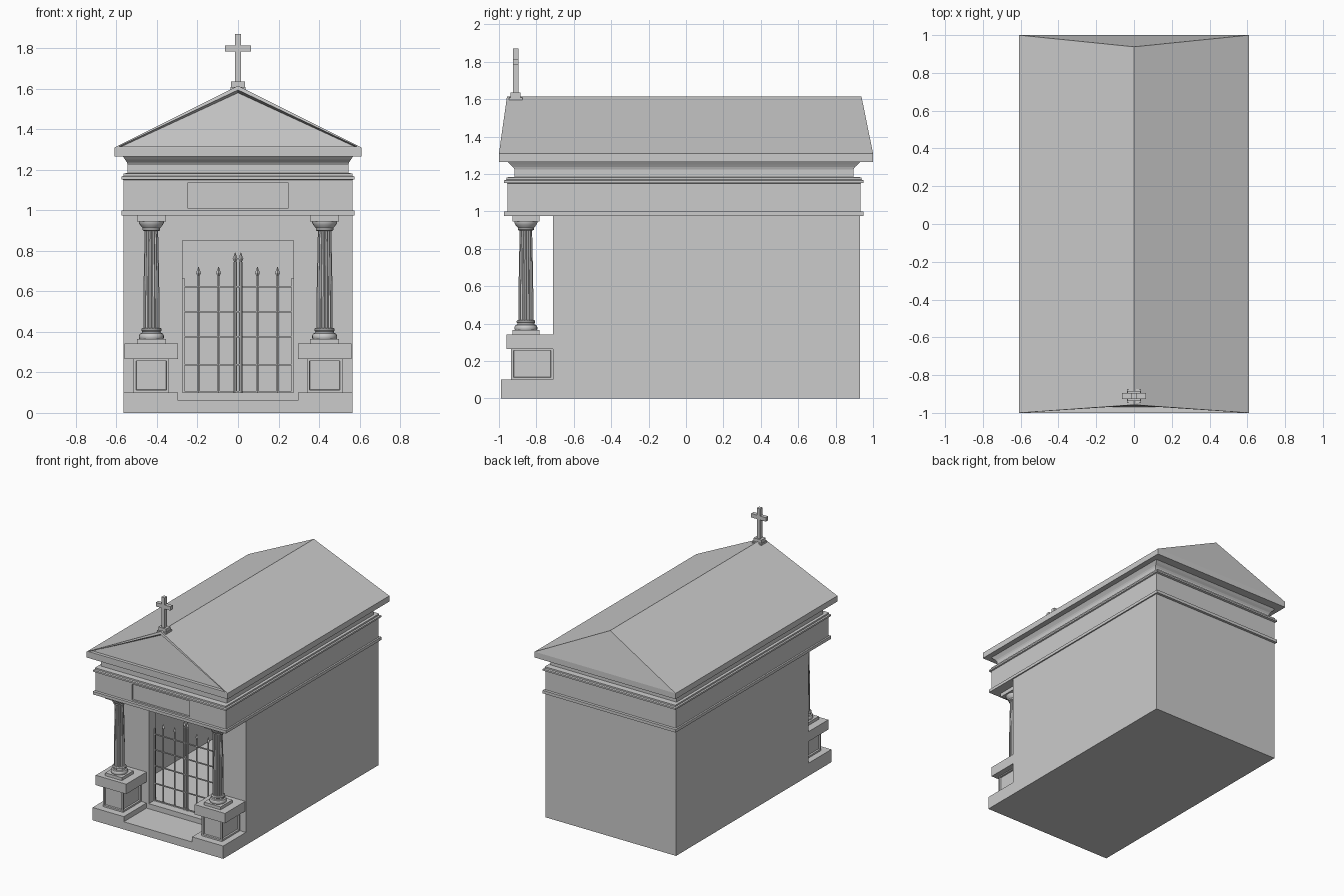
import bpy, bmesh, math
from mathutils import Vector

if "Cube" in bpy.data.objects:
    bpy.data.objects.remove(bpy.data.objects["Cube"])


def finish(name, bm):
    bmesh.ops.recalc_face_normals(bm, faces=bm.faces)
    me = bpy.data.meshes.new(name)
    bm.to_mesh(me)
    bm.free()
    ob = bpy.data.objects.new(name, me)
    bpy.context.collection.objects.link(ob)
    return ob


def loft(name, rings):
    bm = bmesh.new()
    loops = [[bm.verts.new(p) for p in r] for r in rings]
    n = len(loops[0])
    for a, b in zip(loops, loops[1:]):
        for i in range(n):
            bm.faces.new((a[i], a[(i + 1) % n], b[(i + 1) % n], b[i]))
    bm.faces.new(loops[0])
    bm.faces.new(loops[-1])
    return finish(name, bm)


def rect(x0, x1, y0, y1, z):
    return [(x0, y0, z), (x1, y0, z), (x1, y1, z), (x0, y1, z)]


def box(name, x0, x1, y0, y1, z0, z1):
    return loft(name, [rect(x0, x1, y0, y1, z0), rect(x0, x1, y0, y1, z1)])


def circle(cx, cy, r, z, n=24, flute=0.0):
    pts = []
    for i in range(n):
        a = 2 * math.pi * i / n
        k = r * (1 - flute * (0, 0.75, 1, 0.75)[i % 4])
        pts.append((cx + k * math.cos(a), cy + k * math.sin(a), z))
    return pts


def recess(ob, normals, border, depth):
    bm = bmesh.new()
    bm.from_mesh(ob.data)
    bm.normal_update()
    fs = [f for f in bm.faces if any(f.normal.dot(Vector(n)) > 0.9 for n in normals)]
    bmesh.ops.inset_individual(bm, faces=fs, thickness=border, depth=0)
    bmesh.ops.inset_individual(bm, faces=fs, thickness=0.003, depth=-depth)
    bm.to_mesh(ob.data)
    bm.free()


def cut(ob, *dims):
    cutter = box("cutter", *dims)
    cutter.hide_render = True
    m = ob.modifiers.new("cut", 'BOOLEAN')
    m.operation, m.solver, m.object = 'DIFFERENCE', 'EXACT', cutter
    bpy.context.view_layer.objects.active = ob
    bpy.ops.object.modifier_apply(modifier=m.name)
    bpy.data.objects.remove(cutter)


def smooth(ob, deg=40):
    bpy.ops.object.select_all(action='DESELECT')
    ob.select_set(True)
    bpy.context.view_layer.objects.active = ob
    bpy.ops.object.shade_smooth_by_angle(angle=math.radians(deg))


# hollow chamber with doorway, and the low porch floor
chamber = box("chamber_walls", -0.565, 0.565, -0.71, 0.93, 0, 0.985)
cut(chamber, -0.525, 0.525, -0.62, 0.89, 0.1, 0.95)
cut(chamber, -0.275, 0.275, -0.8, -0.5, 0.1, 0.85)
box("porch_floor", -0.296, 0.296, -0.99, -0.71, 0, 0.06)

# entablature: stacked (x offset, y offset, z) steps round the building
steps = [(0.010, 0.017, 0.975), (0.010, 0.017, 0.998), (0, 0, 1.0), (0, 0, 1.15),
         (0.010, 0.017, 1.153), (0.010, 0.017, 1.166), (0, 0.006, 1.17), (0, 0.006, 1.182),
         (-0.02, -0.038, 1.184), (-0.02, -0.038, 1.225), (-0.016, -0.03, 1.237),
         (-0.008, -0.015, 1.25), (0.003, 0, 1.266)]
entablature = loft("entablature", [rect(-0.565 - a, 0.565 + a, -0.955 - b, 0.933 + b, z)
                                   for a, b, z in steps])
cut(entablature, -0.25, 0.25, -1.1, -0.94, 1.012, 1.135)

# roof with sloping ends and a sunken front gable
bm = bmesh.new()
lo = [bm.verts.new(p) for p in rect(-0.61, 0.61, -1, 1, 1.265)]
hi = [bm.verts.new(p) for p in rect(-0.61, 0.61, -1, 1, 1.31)]
rf, rb = bm.verts.new((0, -0.957, 1.615)), bm.verts.new((0, 0.938, 1.615))
bm.faces.new(lo)
for i in range(4):
    j = (i + 1) % 4
    bm.faces.new((lo[i], lo[j], hi[j], hi[i]))
gable = bm.faces.new((hi[0], hi[1], rf))
bm.faces.new((hi[2], hi[3], rb))
bm.faces.new((hi[1], hi[2], rb, rf))
bm.faces.new((hi[3], hi[0], rf, rb))
bmesh.ops.recalc_face_normals(bm, faces=bm.faces)
bmesh.ops.inset_individual(bm, faces=[gable], thickness=0.021, depth=0)
bmesh.ops.inset_individual(bm, faces=[gable], thickness=0.01, depth=-0.03)
finish("roof", bm)

# cross on the ridge
box("cross_foot", -0.038, 0.038, -0.947, -0.873, 1.59, 1.61)
box("cross_block", -0.034, 0.034, -0.937, -0.885, 1.60, 1.635)
box("cross_post", -0.014, 0.014, -0.926, -0.896, 1.63, 1.87)
box("cross_arms", -0.063, 0.063, -0.926, -0.896, 1.783, 1.814)

# pedestals and fluted columns
for s, side in ((-1, "left"), (1, "right")):
    cx, cy = s * 0.4275, -0.856
    box(side + "_plinth", *sorted((s * 0.295, s * 0.565)), -0.99, -0.71, 0, 0.1)
    die = box(side + "_pedestal", cx - 0.088, cx + 0.088, -0.935, -0.71, 0.1, 0.27)
    recess(die, [(0, -1, 0), (1, 0, 0), (-1, 0, 0)], 0.018, 0.012)
    box(side + "_pedestal_cap", cx - 0.132, cx + 0.132, -0.96, -0.71, 0.265, 0.342)
    box(side + "_column_plinth", cx - 0.072, cx + 0.072, cy - 0.072, cy + 0.072, 0.342, 0.365)
    base = [(0.056, 0.362), (0.061, 0.37), (0.061, 0.382), (0.056, 0.392), (0.047, 0.395),
            (0.045, 0.402), (0.05, 0.406), (0.05, 0.414), (0.044, 0.42)]
    smooth(loft(side + "_column_base", [circle(cx, cy, r, z) for r, z in base]))
    shaft = [(0.04, 0.415), (0.04, 0.55), (0.037, 0.72), (0.033, 0.905)]
    loft(side + "_column_shaft", [circle(cx, cy, r, z, 64, 0.14) for r, z in shaft])
    cap = [(0.037, 0.898), (0.043, 0.902), (0.043, 0.912), (0.047, 0.916), (0.056, 0.928),
           (0.062, 0.94), (0.062, 0.946)]
    smooth(loft(side + "_column_capital", [circle(cx, cy, r, z) for r, z in cap]))
    box(side + "_column_abacus", cx - 0.072, cx + 0.072, cy - 0.072, cy + 0.072, 0.945, 0.978)

# iron gate: posts, spear-topped bars and rails
gy = -0.645
for s, side in ((-1, "left"), (1, "right")):
    box(side + "_gate_post", s * 0.269 - 0.005, s * 0.269 + 0.005, gy - 0.005, gy + 0.005, 0.1, 0.665)
    for x, r, top in ((0.195, 0.005, 0.675), (0.096, 0.005, 0.675), (0.014, 0.009, 0.745)):
        loft(side + "_gate_bar", [circle(s * x, gy, r, z, 8) for z in (0.1, top)])
        spear = [(0.004, top - 0.003), (0.012, top + 0.016), (0.001, top + 0.046)]
        loft(side + "_gate_spear", [circle(s * x, gy, r2, z, 4) for r2, z in spear])
for z in (0.105, 0.237, 0.375, 0.5, 0.622):
    box("gate_rail", -0.272, 0.272, gy - 0.004, gy + 0.004, z - 0.004, z + 0.004)
